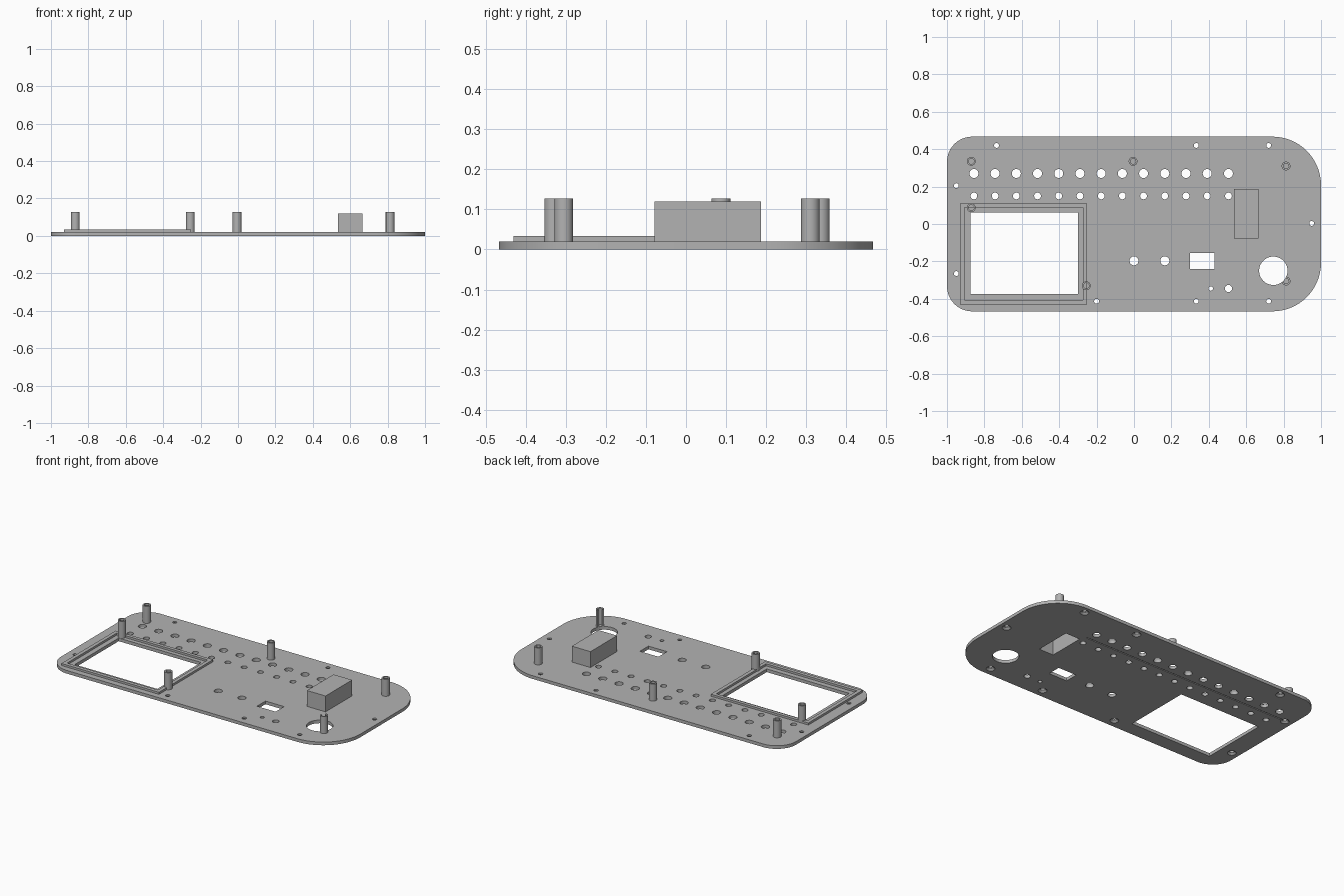
import bpy, bmesh
from math import cos, sin, pi, radians

if "Cube" in bpy.data.objects:
    bpy.data.objects.remove(bpy.data.objects["Cube"])

GREY = (0.45, 0.45, 0.45, 1)
mat = bpy.data.materials.new("plain grey")
mat.use_nodes = True
mat.diffuse_color = GREY
mat.node_tree.nodes["Principled BSDF"].inputs["Base Color"].default_value = GREY

T = 0.02            # panel thickness
LOW, HIGH = -0.1, 0.3   # reach of through cutters


def circle(x, y, r, n=32):
    return [(x + r * cos(2 * pi * i / n), y + r * sin(2 * pi * i / n)) for i in range(n)]


def rect(x0, x1, y0, y1):
    return [(x0, y0), (x1, y0), (x1, y1), (x0, y1)]


def prism(bm, bottom, z0, z1, top=None):
    """Closed solid between two matching outlines."""
    lo = [bm.verts.new((x, y, z0)) for x, y in bottom]
    hi = [bm.verts.new((x, y, z1)) for x, y in (top or bottom)]
    bm.faces.new(lo[::-1])
    bm.faces.new(hi)
    for i in range(len(lo)):
        j = (i + 1) % len(lo)
        bm.faces.new((lo[i], lo[j], hi[j], hi[i]))


def solid(name, parts):
    """One object from a list of prism arguments."""
    bm = bmesh.new()
    for p in parts:
        prism(bm, *p)
    mesh = bpy.data.meshes.new(name)
    bm.to_mesh(mesh)
    bm.free()
    mesh.materials.append(mat)
    obj = bpy.data.objects.new(name, mesh)
    bpy.context.collection.objects.link(obj)
    return obj


def cut(obj, parts):
    """Subtract prisms, then drop the cutter."""
    tool = solid("cutter", parts)
    tool.hide_render = True
    mod = obj.modifiers.new("cut", 'BOOLEAN')
    mod.operation, mod.solver, mod.object = 'DIFFERENCE', 'EXACT', tool
    bpy.context.view_layer.objects.active = obj
    bpy.ops.object.modifier_apply(modifier=mod.name)
    bpy.data.objects.remove(tool)


def smooth(obj):
    bpy.ops.object.select_all(action='DESELECT')
    obj.select_set(True)
    bpy.context.view_layer.objects.active = obj
    bpy.ops.object.shade_smooth_by_angle(angle=radians(30))


# Panel outline: tight corners on one end, wide corners on the other
W, D = 1.0, 0.467
outline = []
for sx, sy, r, start in ((1, 1, 0.26, 0), (-1, 1, 0.135, 90), (-1, -1, 0.135, 180), (1, -1, 0.26, 270)):
    for i in range(17):
        a = radians(start + 90 * i / 16)
        outline.append((sx * (W - r) + r * cos(a), sy * (D - r) + r * sin(a)))
panel = solid("panel", [(outline, 0, T)])

# Through openings
window = rect(-0.875, -0.30, -0.375, 0.062)
knob_hole = circle(0.745, -0.25, 0.076, 64)
screws = [(-0.735, 0.42), (0.333, 0.42), (0.72, 0.42), (-0.95, 0.205), (-0.95, -0.265),
          (-0.2, -0.413), (0.333, -0.413), (0.72, -0.413), (0.95, 0.003)]
holes = [window, knob_hole, rect(0.30, 0.43, -0.24, -0.155), rect(0.549, 0.651, -0.063, 0.172)]
for i in range(13):
    x = -0.856 + i * 0.1134
    holes += [circle(x, 0.27, 0.024), circle(x, 0.15, 0.018)]
holes += [circle(0, -0.197, 0.024), circle(0.165, -0.197, 0.024),
          circle(0.505, -0.345, 0.019), circle(0.41, -0.345, 0.012)]
holes += [circle(x, y, 0.013) for x, y in screws]
cut(panel, [(h, LOW, HIGH) for h in holes])

# Underside countersinks and shallow dividing groove
cut(panel, [(circle(x, y, 0.028), -0.002, 0.011, circle(x, y, 0.0135)) for x, y in screws])
cut(panel, [(rect(-0.97, 0.53, 0.206, 0.213), -0.01, 0.005)])
smooth(panel)

# Raised rim around the window
rim = solid("window_rim", [(rect(-0.93, -0.25, -0.43, 0.11), T - 0.002, 0.033)])
cut(rim, [(rect(-0.907, -0.273, -0.407, 0.088), LOW, HIGH)])

# Hollow battery box, open underneath
box = solid("battery_box", [(rect(0.535, 0.665, -0.078, 0.187), T - 0.002, 0.12)])
cut(box, [(rect(0.549, 0.651, -0.063, 0.172), LOW, 0.106)])

# Hollow standoffs; the one beside the round opening is notched by it
posts = [(-0.87, 0.335), (-0.87, 0.087), (-0.005, 0.335), (0.813, 0.31),
         (0.813, -0.305), (-0.255, -0.33)]
for n, (x, y) in enumerate(posts, 1):
    post = solid(f"standoff_{n}", [(circle(x, y, 0.0235), T - 0.002, 0.127)])
    cut(post, [(circle(x, y, 0.0145), T + 0.001, HIGH)])
    cut(post, [(knob_hole, LOW, HIGH)])
    smooth(post)
